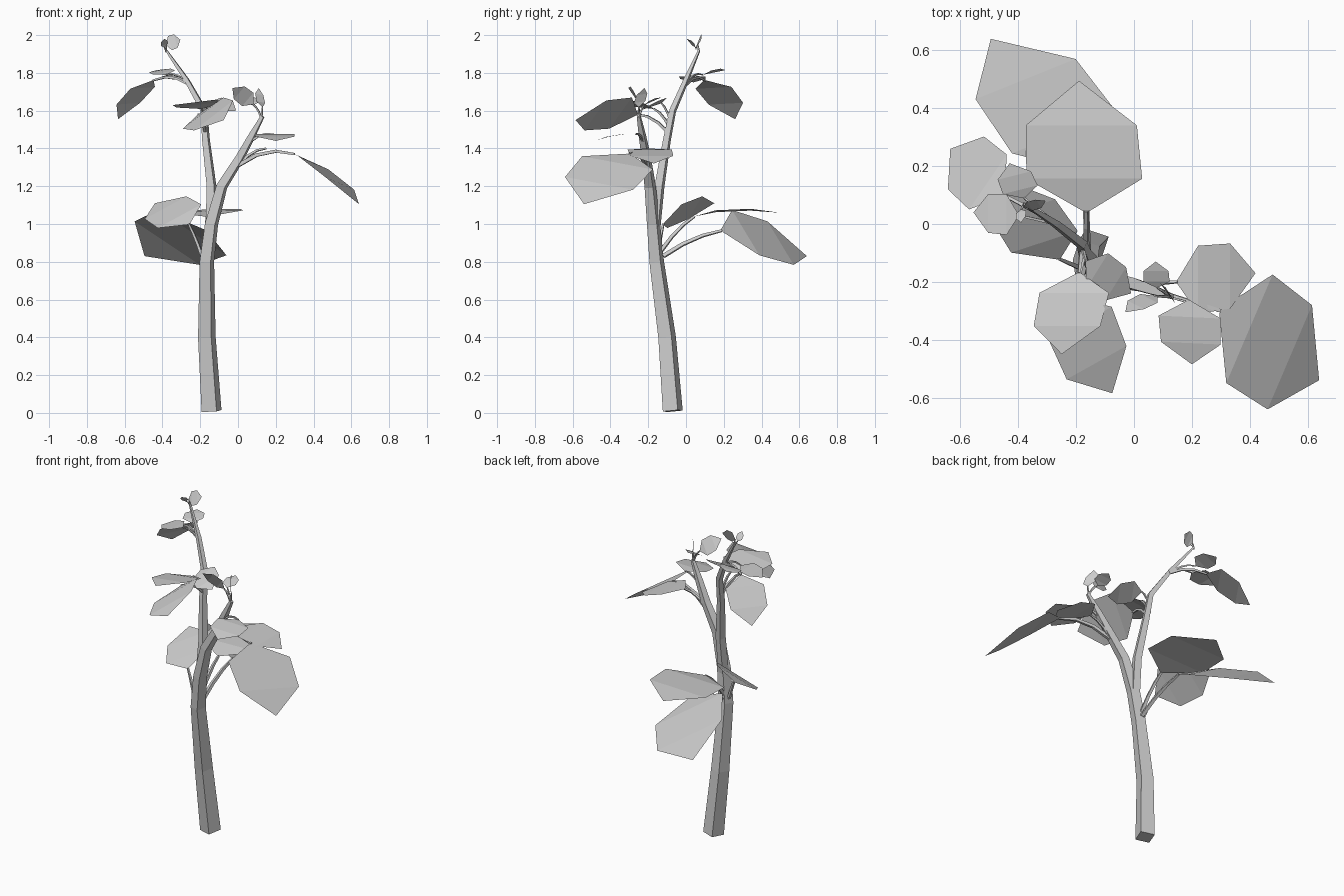
import bpy, bmesh, math
from mathutils import Vector as V

if "Cube" in bpy.data.objects:
    bpy.data.objects.remove(bpy.data.objects["Cube"])


def finish(bm, name):
    bmesh.ops.recalc_face_normals(bm, faces=bm.faces)
    mesh = bpy.data.meshes.new(name)
    bm.to_mesh(mesh)
    bm.free()
    obj = bpy.data.objects.new(name, mesh)
    bpy.context.collection.objects.link(obj)
    return obj


def tube(bm, points, radii, sides=4, start=-63.4):
    """Tapered flat-sided tube along a path, capped at both ends."""
    pts = [V(p) for p in points]
    rings = []
    for i, (p, r) in enumerate(zip(pts, radii)):
        tangent = pts[min(i + 1, len(pts) - 1)] - pts[max(i - 1, 0)]
        q = V((0, 0, 1)).rotation_difference(tangent)
        angles = [math.radians(start) + math.tau * k / sides for k in range(sides)]
        rings.append([bm.verts.new(p + q @ V((r * math.cos(a), r * math.sin(a), 0)))
                      for a in angles])
    for a, b in zip(rings, rings[1:]):
        for k in range(sides):
            n = (k + 1) % sides
            bm.faces.new((a[k], a[n], b[n], b[k]))
    bm.faces.new(rings[0][::-1])
    bm.faces.new(rings[-1])


def stem(name, points, radii):
    bm = bmesh.new()
    tube(bm, points, radii)
    finish(bm, name)


def leaf(name, attach, base, tip, side, bulge=0.05, rise=0.25):
    """Arched stalk from attach to base, then a six-cornered blade to the tip."""
    attach, base, tip, side = map(V, (attach, base, tip, side))
    axis = tip - base
    up = side.cross(axis).normalized()
    if up.z < 0:
        up.negate()
    bm = bmesh.new()
    # stalk
    span = (base - attach).length
    ctrl = (attach + base) / 2 + V((0, 0, rise * span))
    path = [attach * (1 - t) ** 2 + ctrl * 2 * t * (1 - t) + base * t * t
            for t in (0, 0.33, 0.67, 1)]
    r = min(0.014, 0.004 + 0.02 * axis.length)
    tube(bm, path, [r, r * 0.9, r * 0.8, r * 0.6], sides=4)
    # blade
    rows = []
    for t, w in ((0.25, 0.5), (0.66, 0.48)):
        mid = base + axis * t + up * bulge * axis.length
        rows.append([bm.verts.new(mid + side * w * s) for s in (-1, 0, 1)])
    b0, b1 = (bm.verts.new(base + side * 0.03 * s) for s in (-1, 1))
    end = bm.verts.new(tip)
    (l1, m1, r1), (l2, m2, r2) = rows
    for f in ((b0, m1, l1), (b0, b1, m1), (b1, r1, m1), (l1, m1, m2, l2),
              (m1, r1, r2, m2), (l2, m2, end), (m2, r2, end)):
        bm.faces.new(f)
    finish(bm, name)


# Trunk and its two limbs
stem("trunk",
     [(-.14, -.07, .01), (-.165, -.10, .4), (-.165, -.155, .8), (-.14, -.172, 1.0),
      (-.085, -.19, 1.2), (.01, -.21, 1.35), (.07, -.23, 1.46), (.13, -.25, 1.57)],
     [.059, .052, .043, .039, .033, .027, .022, .012])
stem("tall_limb",
     [(-.145, -.165, .95), (-.14, -.14, 1.2), (-.17, -.10, 1.45), (-.18, -.07, 1.6),
      (-.27, 0, 1.76), (-.38, .07, 1.92)],
     [.03, .029, .023, .02, .016, .007])

# Leaves low on the trunk
leaf("low_leaf_large", (-.16, -.12, .83), (-.17, .19, .965), (-.495, .64, .83),
     (.36, .145, -.24), rise=.12)
leaf("low_leaf_back", (-.165, -.13, .86), (-.165, .045, 1.04), (-.19, .495, 1.06),
     (.40, 0, .01), rise=.15)
leaf("low_leaf_left", (-.19, -.15, .83), (-.26, -.12, 1.0), (-.44, .15, 1.11),
     (.23, .075, .125), rise=.1)

# Leaves on the right-hand limb
leaf("right_leaf_large", (0, -.21, 1.31), (.3, -.3, 1.37), (.64, -.54, 1.105),
     (.16, .375, -.07))
leaf("right_leaf_back", (0, -.21, 1.31), (.15, -.2, 1.40), (.42, -.17, 1.32),
     (0, .235, 0))
leaf("right_leaf_front", (.07, -.23, 1.44), (.19, -.265, 1.475), (.2, -.485, 1.44),
     (.215, -.01, 0))
leaf("right_bud_left", (.125, -.25, 1.56), (.08, -.25, 1.635), (-.03, -.305, 1.72),
     (.06, -.03, .07))
leaf("right_bud_back", (.125, -.25, 1.56), (.08, -.22, 1.63), (.075, -.13, 1.67),
     (.09, 0, .01))
leaf("right_bud_top", (.125, -.25, 1.56), (.13, -.25, 1.62), (.11, -.22, 1.72),
     (.045, -.06, -.01))

# Leaves around the middle of the tall limb
leaf("middle_leaf_front", (-.17, -.09, 1.48), (-.21, -.26, 1.58), (-.075, -.585, 1.55),
     (.215, .12, .165))
leaf("middle_leaf_left", (-.18, -.08, 1.5), (-.19, -.17, 1.61), (-.25, -.45, 1.64),
     (.24, 0, .03))
leaf("middle_leaf_right", (-.18, -.08, 1.54), (-.165, -.13, 1.64), (-.01, -.24, 1.6),
     (.075, .12, .06))

# Leaves at the top of the tall limb
leaf("top_leaf_large", (-.26, 0, 1.74), (-.45, .1, 1.76), (-.635, .26, 1.555),
     (.13, .19, .01))
leaf("top_leaf_left", (-.27, 0, 1.75), (-.4, .03, 1.78), (-.555, .04, 1.75),
     (0, .14, 0))
leaf("top_leaf_back", (-.28, .01, 1.76), (-.38, .09, 1.79), (-.43, .21, 1.815),
     (.12, .03, .02))
leaf("tip_leaf_right", (-.38, .07, 1.91), (-.38, .06, 1.95), (-.305, .08, 1.975),
     (.02, -.03, -.075))
leaf("tip_leaf_front", (-.38, .07, 1.91), (-.39, .05, 1.935), (-.39, .005, 1.98),
     (.035, .01, .01))
